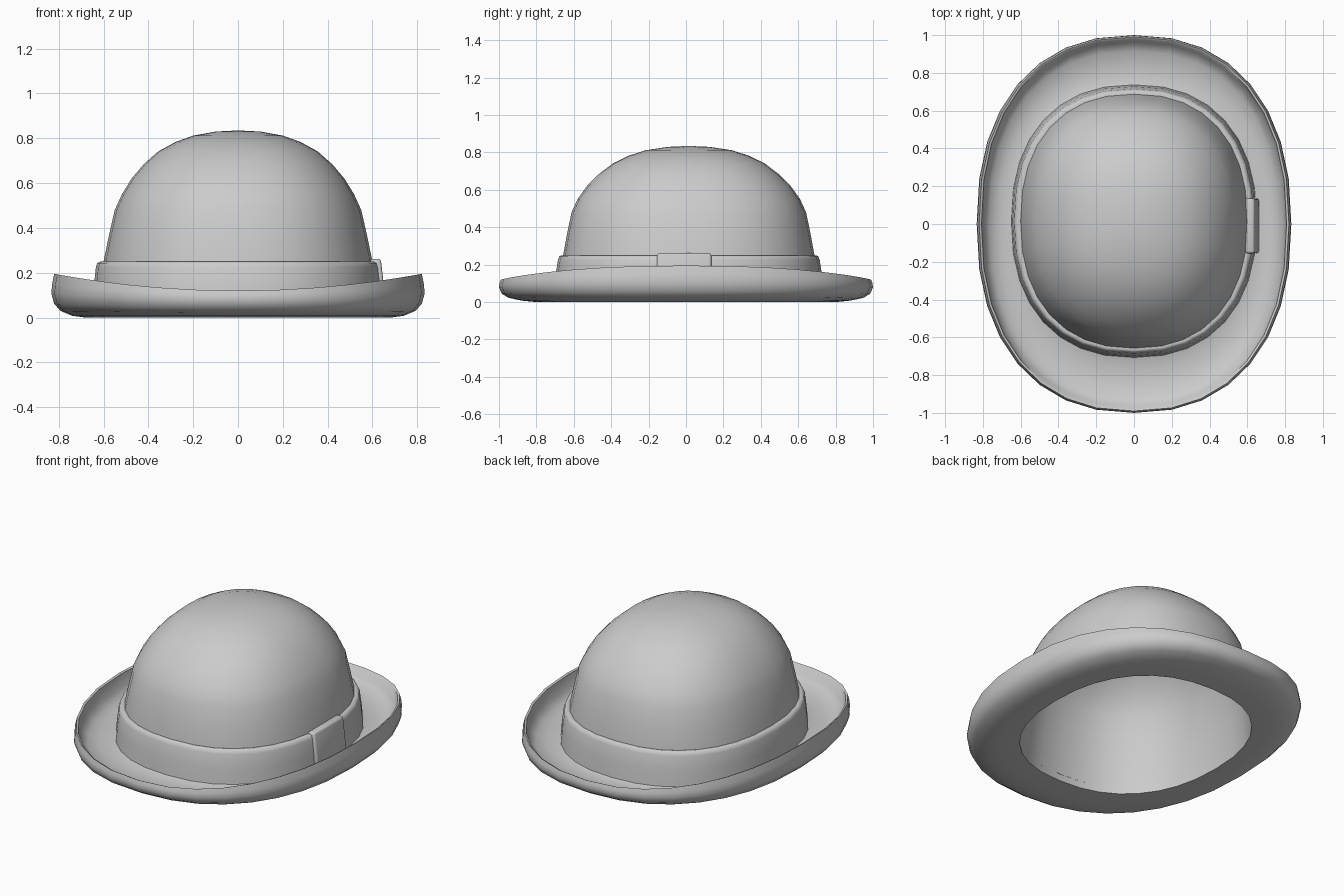
import bpy, bmesh, math

if "Cube" in bpy.data.objects:
    bpy.data.objects.remove(bpy.data.objects["Cube"])

SEG = 32     # sides round the hat
POW = 2.3    # squareness of the oval

grey = bpy.data.materials.new("light grey felt")
grey.diffuse_color = (0.6, 0.6, 0.6, 1)
grey.use_nodes = True
grey.node_tree.nodes["Principled BSDF"].inputs["Base Color"].default_value = grey.diffuse_color


def oval(bm, rx, ry, z, lift=0.0, cy=0.0):
    """One oval ring; lift raises its left and right sides."""
    ring = []
    for i in range(SEG):
        a = 2 * math.pi * i / SEG
        c, s = math.cos(a), math.sin(a)
        u = math.copysign(abs(c) ** (2 / POW), c)
        v = math.copysign(abs(s) ** (2 / POW), s)
        ring.append(bm.verts.new((rx * u, cy + ry * v, z + lift * u * u)))
    return ring


def finish(bm, name, angle):
    bmesh.ops.recalc_face_normals(bm, faces=bm.faces)
    me = bpy.data.meshes.new(name)
    bm.to_mesh(me)
    bm.free()
    me.materials.append(grey)
    ob = bpy.data.objects.new(name, me)
    bpy.context.collection.objects.link(ob)
    bpy.ops.object.select_all(action='DESELECT')
    ob.select_set(True)
    bpy.context.view_layer.objects.active = ob
    bpy.ops.object.shade_smooth_by_angle(angle=math.radians(angle))
    return ob


def loft(name, profile, closed=False, angle=50):
    """Skin a list of oval rings; open ends are capped with a fan."""
    bm = bmesh.new()
    rings = [oval(bm, *p) for p in profile]
    pairs = list(zip(rings, rings[1:])) + ([(rings[-1], rings[0])] if closed else [])
    for a, b in pairs:
        for i in range(SEG):
            j = (i + 1) % SEG
            bm.faces.new((a[i], a[j], b[j], b[i]))
    if not closed:
        for ring, p, dz in ((rings[0], profile[0], 0.005), (rings[-1], profile[-1], 0.005)):
            tip = bm.verts.new((0, p[4], p[2] + dz))
            for i in range(SEG):
                bm.faces.new((ring[i], ring[(i + 1) % SEG], tip))
    return finish(bm, name, angle)


# Crown and brim: outside of dome, brim top, rim, underside, inside of dome
C = 0.015
dome = [(0.10, 0.11, 0.83), (0.20, 0.23, 0.812), (0.28, 0.32, 0.783), (0.355, 0.405, 0.742),
        (0.42, 0.48, 0.685), (0.475, 0.545, 0.62), (0.518, 0.595, 0.55), (0.55, 0.627, 0.48),
        (0.575, 0.65, 0.37), (0.60, 0.672, 0.25), (0.615, 0.685, 0.06)]
outer = [(x, y, z, 0, C) for x, y, z in dome]
inner = [(x - 0.02, y - 0.02, z - 0.02, 0, C) for x, y, z in reversed(dome[:-1])]
brim = [(0.66, 0.735, 0.036, 0.012, 0.01), (0.715, 0.83, 0.036, 0.016), (0.765, 0.915, 0.048, 0.022),
        (0.797, 0.963, 0.073, 0.040), (0.808, 0.98, 0.115, 0.075),
        (0.82, 0.99, 0.12, 0.075), (0.829, 0.997, 0.10, 0.05), (0.833, 1.0, 0.078, 0.03),
        (0.82, 0.985, 0.045, 0.015), (0.79, 0.95, 0.023, 0.006), (0.74, 0.88, 0.008, 0),
        (0.68, 0.80, 0.0, 0), (0.595, 0.675, 0.0, 0, C)]
brim = [tuple(p) + (0.0,) * (5 - len(p)) for p in brim]
loft("hat_crown_and_brim", outer + brim + inner)

# Ribbon band round the foot of the crown
loft("ribbon_band", [(0.60, 0.67, 0.04, 0, C), (0.65, 0.722, 0.04, 0, C), (0.643, 0.713, 0.14, 0, C),
                     (0.634, 0.70, 0.225, 0, C), (0.628, 0.693, 0.243, 0, C), (0.615, 0.683, 0.25, 0, C),
                     (0.59, 0.66, 0.245, 0, C)], closed=True)

# Flat ribbon bow on the right side, leaning in with the crown
bm = bmesh.new()
bmesh.ops.create_cube(bm, size=1)
for v in bm.verts:
    top = v.co.z > 0
    x = (0.637 if top else 0.662) if v.co.x > 0 else 0.59
    v.co = (x, -0.01 + v.co.y * 0.29, 0.262 if top else 0.05)
bmesh.ops.bevel(bm, geom=list(bm.edges), offset=0.012, segments=3, profile=0.5, affect='EDGES')
finish(bm, "ribbon_bow", 40)
